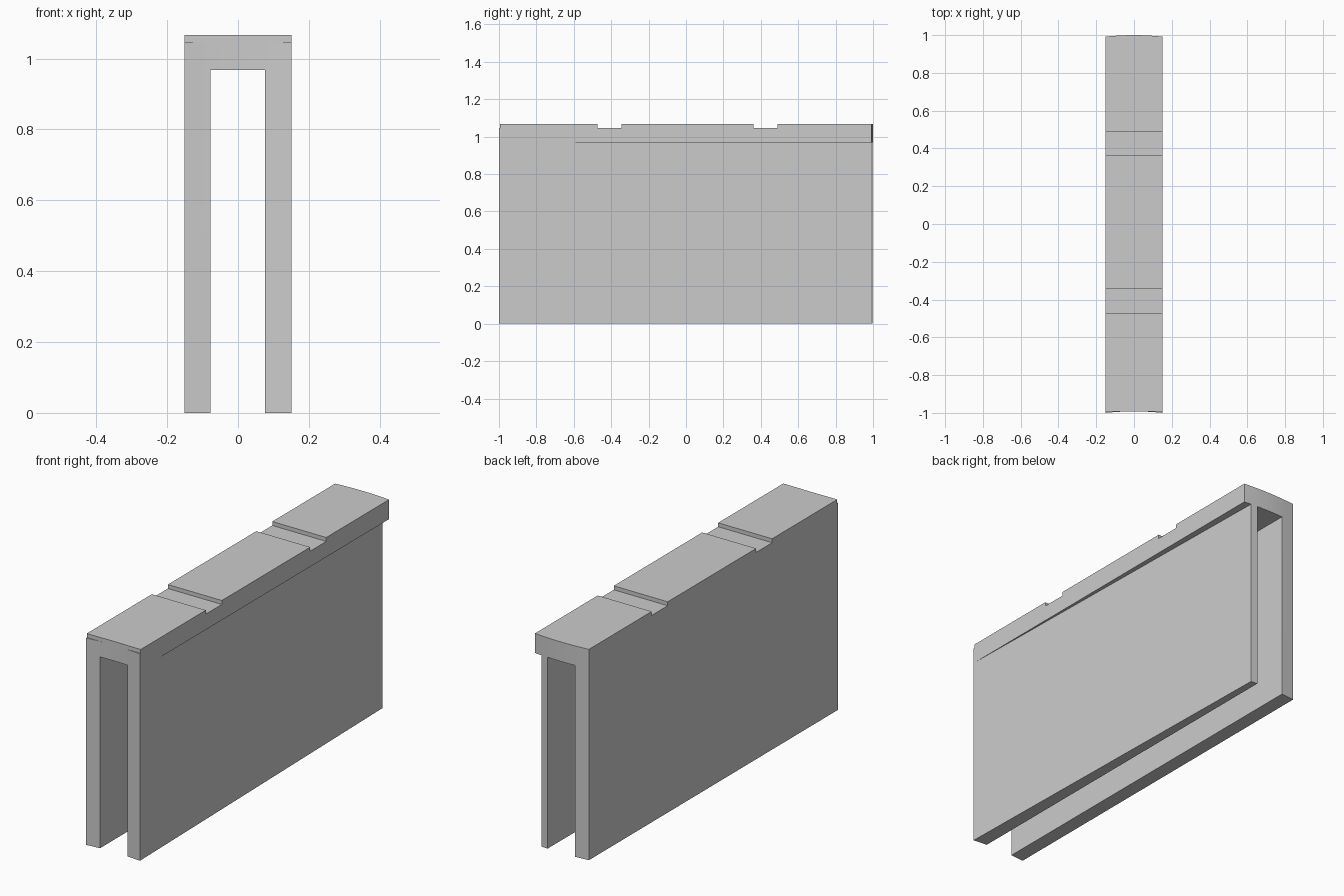
import bpy, bmesh

if "Cube" in bpy.data.objects:
    bpy.data.objects.remove(bpy.data.objects["Cube"])

W, TOP, STEP = 0.151, 1.067, 1.047
SAG = 0.008


def prism(name, outline, z0, z1):
    """Extrude an x-y outline from z0 to z1."""
    bm = bmesh.new()
    face = bm.faces.new([bm.verts.new((x, y, z0)) for x, y in outline])
    ext = bmesh.ops.extrude_face_region(bm, geom=[face])
    for v in ext["geom"]:
        if isinstance(v, bmesh.types.BMVert):
            v.co.z = z1
    bmesh.ops.recalc_face_normals(bm, faces=bm.faces)
    me = bpy.data.meshes.new(name)
    bm.to_mesh(me)
    bm.free()
    ob = bpy.data.objects.new(name, me)
    bpy.context.collection.objects.link(ob)
    return ob


def box(name, x0, x1, y0, y1, z0, z1):
    return prism(name, [(x0, y0), (x1, y0), (x1, y1), (x0, y1)], z0, z1)


# Solid body: both ends follow the same shallow arc
xs = [W * (i / 4 - 1) for i in range(9)]
front = [(x, -1 + SAG * (1 - (x / W) ** 2)) for x in xs]
back = [(x, 1 - SAG * (x / W) ** 2) for x in reversed(xs)]
body = prism("channel_cover", front + back, 0, TOP)

# Channel, two top grooves, tapered outer wall, shallow front lip
cutters = [
    box("channel_cutter", -0.077, 0.076, -2, 2, -1, 0.968),
    box("groove_front_cutter", -1, 1, -0.473, -0.345, STEP, 2),
    box("groove_back_cutter", -1, 1, 0.362, 0.49, STEP, 2),
    prism("taper_cutter", [(W, -1.0), (0.4, -1.0), (0.4, 1.2), (0.108, 1.2)], -1, 0.968),
    box("lip_cutter", -1, 1, -2, -0.9935, STEP, 2),
]
for c in cutters:
    mod = body.modifiers.new(c.name, "BOOLEAN")
    mod.operation, mod.solver, mod.object = "DIFFERENCE", "EXACT", c
    c.hide_render = True
    c.hide_set(True)

# Bake the cuts and drop the helpers
dg = bpy.context.evaluated_depsgraph_get()
mesh = bpy.data.meshes.new_from_object(body.evaluated_get(dg))
body.modifiers.clear()
body.data = mesh
for c in cutters:
    bpy.data.objects.remove(c)
body.select_set(True)
bpy.context.view_layer.objects.active = body
bpy.ops.object.shade_smooth_by_angle()
